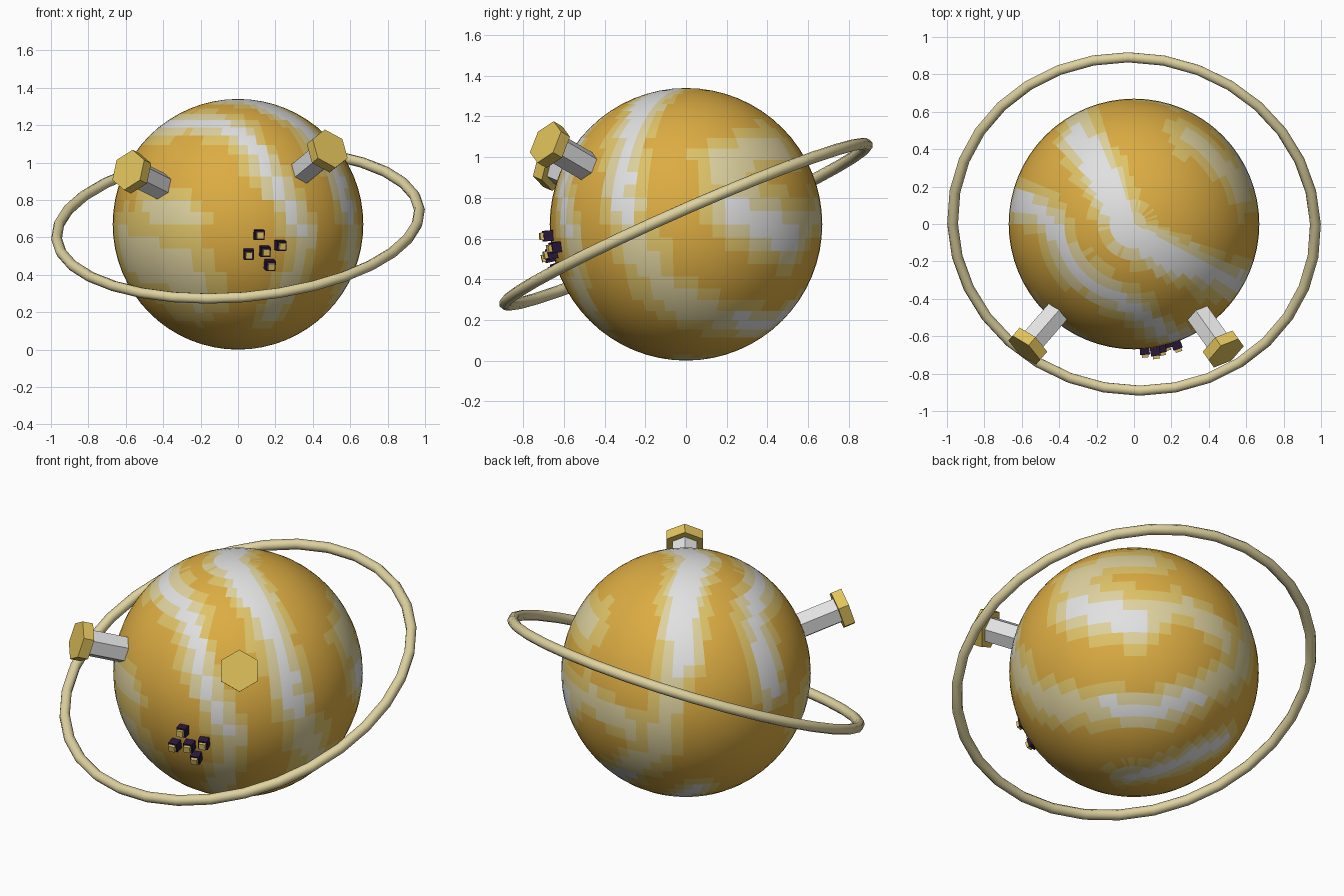
import bpy, bmesh, math, random
from mathutils import Vector

random.seed(4)
old = bpy.data.objects.get("Cube")
if old:
    bpy.data.objects.remove(old)

RADIUS = 0.67
CENTRE = Vector((0, 0, RADIUS))


def material(name, *srgb):
    colour = [c ** 2.2 for c in srgb] + [1]
    mat = bpy.data.materials.new(name)
    mat.use_nodes = True
    mat.diffuse_color = colour
    mat.node_tree.nodes["Principled BSDF"].inputs["Base Color"].default_value = colour
    return mat


orange = material("orange", .86, .67, .27)
yellow = material("yellow", .87, .76, .41)
tan = material("tan", .87, .82, .62)
white = material("white", .88, .88, .88)
gold = material("gold", .88, .76, .36)
dark = material("dark_purple", .18, .12, .25)


def direction(longitude, latitude):
    a, b = math.radians(longitude), math.radians(latitude)
    return Vector((math.cos(a) * math.cos(b), math.sin(a) * math.cos(b), math.sin(b)))


def finish(name, mat):
    obj = bpy.context.object
    obj.name = name
    obj.data.materials.append(mat)
    return obj


def streak(core, fringe, *path):
    """A cloud band: white core width, fringe step, and points along its path."""
    points = [direction(*place) for place in path]
    samples = [start.lerp(end, i / 20).normalized()
               for start, end in zip(points, points[1:]) for i in range(21)]
    return core, fringe, samples


# Cloud streaks over the pole, around the sides and underneath
streaks = [
    streak(.1, .055, (122, 30), (122, 62), (250, 84), (322, 62)),
    streak(.07, .06, (322, 62), (328, 29), (333, 6)),
    streak(.07, .06, (170, 10), (169, 29), (178, 48), (215, 53), (268, 49)),
    streak(.06, .06, (268, 49), (284, 28), (297, 4), (303, -5)),
    streak(.11, .09, (23, 6), (50, -5)),
    streak(0, .13, (19, 25), (25, 10)),
    streak(0, .11, (30, 30), (56, 36)),
    streak(0, .08, (50, -5), (74, 5), (98, -4)),
    streak(.06, .06, (35, -45), (61, -48), (90, -34)),
    streak(0, .09, (90, -34), (113, -12), (118, 26)),
    streak(.05, .06, (0, -85), (122, -56), (133, -44)),
    streak(0, .1, (333, 4), (349, -30), (395, -45)),
    streak(0, .18, (204, -12), (235, -19), (240, -32)),
    streak(0, .1, (222, 8), (245, 3)),
    streak(0, .07, (303, -5), (290, -50)),
]


def cloud_colour(normal):
    level = 0
    jitter = random.uniform(-.02, .02)
    for core, fringe, samples in streaks:
        gap = max(0, min((normal - point).length for point in samples) + jitter)
        if gap < core:
            level = max(level, white_slot)
        elif gap < core + fringe:
            level = max(level, tan_slot)
        elif gap < core + fringe * 2:
            level = max(level, yellow_slot)
    return level


# Planet
mesh = bpy.data.meshes.new("planet")
planet_materials = [orange, yellow, tan, white]
for mat in planet_materials:
    mesh.materials.append(mat)
yellow_slot, tan_slot, white_slot = [planet_materials.index(m) for m in (yellow, tan, white)]
bm = bmesh.new()
bmesh.ops.create_uvsphere(bm, u_segments=64, v_segments=32, radius=RADIUS)
for face in bm.faces:
    face.smooth = True
    face.material_index = cloud_colour(face.calc_center_median().normalized())
bm.to_mesh(mesh)
bm.free()
planet = bpy.data.objects.new("planet", mesh)
planet.location = CENTRE
bpy.context.collection.objects.link(planet)

# Tilted ring
bpy.ops.mesh.primitive_torus_add(
    major_segments=32, minor_segments=8, major_radius=.973, minor_radius=.029,
    location=CENTRE,
    rotation=Vector((-.08, -.44, 1)).to_track_quat('Z', 'Y').to_euler())
bpy.ops.object.shade_smooth()
finish("ring", tan)


# Hexagonal bolts pointing out from the planet
def hexagon(name, mat, out, radius, start, end):
    bpy.ops.mesh.primitive_cylinder_add(
        vertices=6, radius=radius, depth=end - start,
        location=CENTRE + out * (start + end) / 2,
        rotation=out.to_track_quat('Z', 'Y').to_euler())
    finish(name, mat)


for side, longitude, latitude in (("left", -54.5, 25.5), ("right", -131, 18)):
    out = direction(longitude, latitude)
    hexagon(side + "_bolt_shaft", white, out, .075, .59, .89)
    hexagon(side + "_bolt_head", gold, out, .113, .88, .94)


# Cluster of small blocks with pale caps
def block(name, mat, out, size, start, end):
    bpy.ops.mesh.primitive_cube_add(
        size=1, location=CENTRE + out * (start + end) / 2,
        rotation=out.to_track_quat('Z', 'Y').to_euler())
    bpy.context.object.scale = (size, size, end - start)
    finish(name, mat)


block_places = [(.11, -.055), (.055, -.155), (.14, -.14), (.22, -.11), (.165, -.21)]
for i, (x, height) in enumerate(block_places):
    depth = math.sqrt(RADIUS ** 2 - x ** 2 - height ** 2)
    out = Vector((x, -depth, height)).normalized()
    block(f"block_{i + 1}", dark, out, .052, .65, .715)
    block(f"block_cap_{i + 1}", yellow, out, .036, .71, .732)
